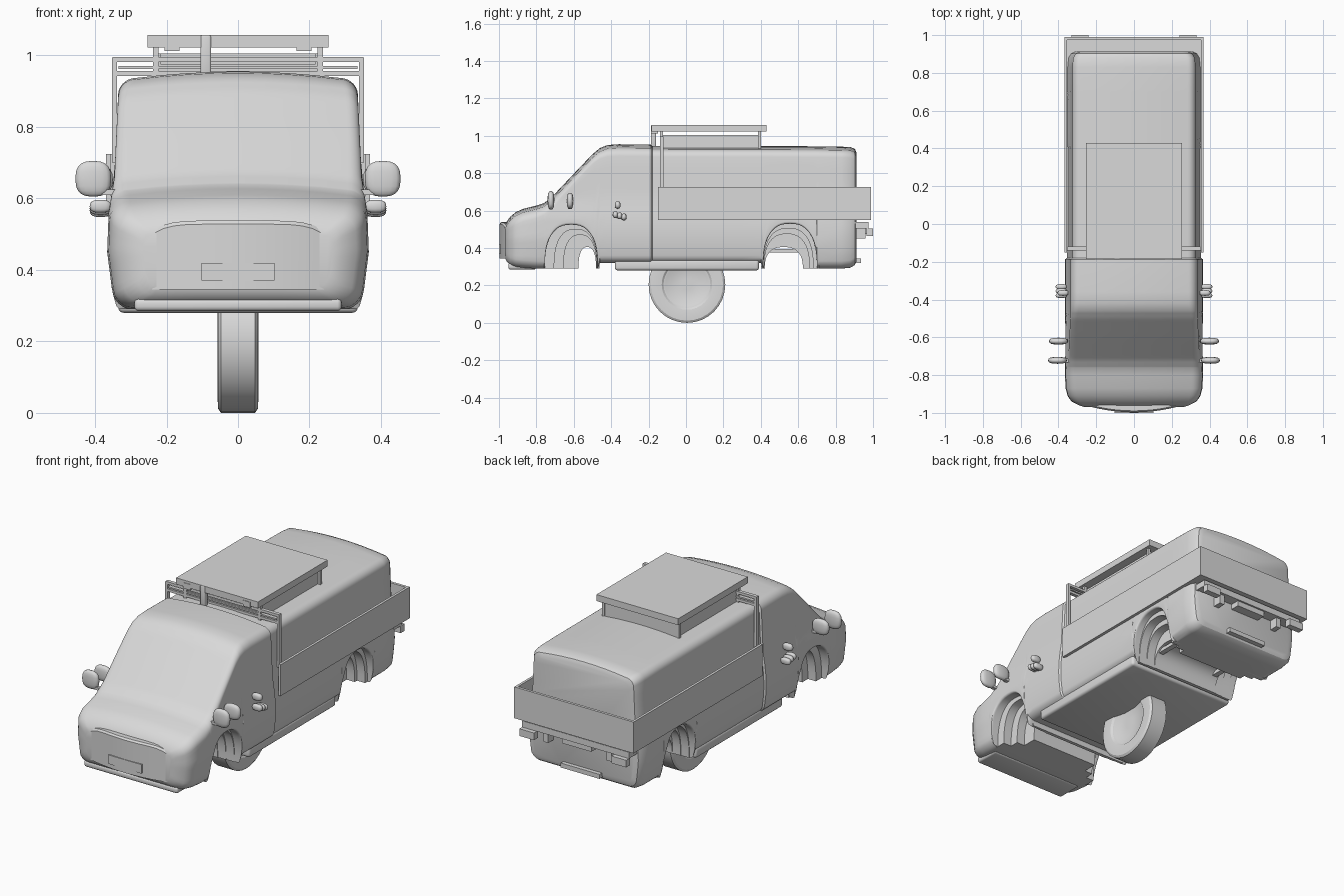
import bpy, bmesh, math
from mathutils import Vector

cube = bpy.data.objects.get("Cube")
if cube:
    bpy.data.objects.remove(cube, do_unlink=True)

grey = bpy.data.materials.new("plain grey")
grey.use_nodes = True
grey.diffuse_color = (0.7, 0.7, 0.7, 1)
grey.node_tree.nodes["Principled BSDF"].inputs["Base Color"].default_value = grey.diffuse_color


def finish(name, bm, smooth=None):
    bmesh.ops.recalc_face_normals(bm, faces=bm.faces)
    me = bpy.data.meshes.new(name)
    bm.to_mesh(me)
    bm.free()
    me.materials.append(grey)
    ob = bpy.data.objects.new(name, me)
    bpy.context.collection.objects.link(ob)
    if smooth:
        bpy.ops.object.select_all(action='DESELECT')
        ob.select_set(True)
        bpy.context.view_layer.objects.active = ob
        bpy.ops.object.shade_smooth_by_angle(angle=math.radians(smooth))
    return ob


def loft(name, loops, smooth):
    """Skin closed loops of points and cap both ends."""
    bm = bmesh.new()
    rings = [[bm.verts.new(p) for p in loop] for loop in loops]
    for a, b in zip(rings, rings[1:]):
        for i in range(len(a)):
            j = (i + 1) % len(a)
            bm.faces.new((a[i], a[j], b[j], b[i]))
    bm.faces.new(rings[0])
    bm.faces.new(rings[-1])
    return finish(name, bm, smooth)


def box(name, x, y, z, bevel=0):
    """Box from (low, high) ranges on each axis."""
    bm = bmesh.new()
    bmesh.ops.create_cube(bm, size=1)
    for v in bm.verts:
        v.co = Vector([(a + b) / 2 + c * (b - a) for (a, b), c in zip((x, y, z), v.co)])
    if bevel:
        bmesh.ops.bevel(bm, geom=bm.edges[:], offset=bevel, segments=3, profile=0.5, affect='EDGES')
    return finish(name, bm, 40 if bevel else None)


def pair(name, x, y, z, bevel=0):
    for side, s in (("left", 1), ("right", -1)):
        box(f"{side}_{name}", sorted((s * x[0], s * x[1])), y, z, bevel)


# Van body: width by height, and stations from nose to tail
SIDE = [(0.28, 0.335), (0.34, 0.352), (0.45, 0.366), (0.56, 0.362),
        (0.66, 0.346), (0.9, 0.335), (0.96, 0.33)]


def half_width(z):
    for (z0, w0), (z1, w1) in zip(SIDE, SIDE[1:]):
        if z <= z1:
            return w0 + (w1 - w0) * max(0, (z - z0) / (z1 - z0))
    return SIDE[-1][1]


def section(zb, zt, inset, rt, rb):
    crown = 0.018
    w = half_width(zb + rb) - inset
    pts = [(0, zb), (0.5 * (w - rb), zb)]
    for i in range(6):
        a = math.pi / 2 * i / 5
        z = zb + rb * (1 - math.cos(a))
        pts.append((half_width(z) - inset - rb * (1 - math.sin(a)), z))
    side_top = zt - crown - rt
    for i in range(1, 9):
        z = zb + rb + (side_top - zb - rb) * i / 9
        pts.append((half_width(z) - inset, z))
    for i in range(8):
        a = math.pi / 2 * i / 7
        z = side_top + rt * math.sin(a)
        pts.append((half_width(z) - inset - rt * (1 - math.cos(a)), z))
    wt = pts[-1][0]
    for f in (0.75, 0.5, 0.25, 0):
        pts.append((wt * f, zt - crown * f * f))
    return pts + [(-x, z) for x, z in pts[-2:0:-1]]


# station: y, underside, top, side inset, top corner radius
STATIONS = [(-0.968, 0.35, 0.52, 0.10, 0.03), (-0.96, 0.33, 0.54, 0.075, 0.03),
            (-0.94, 0.31, 0.567, 0.035, 0.04), (-0.91, 0.3, 0.592, 0.014, 0.05),
            (-0.87, 0.295, 0.61, 0.004, 0.05), (-0.8, 0.29, 0.627, 0, 0.05),
            (-0.76, 0.29, 0.64, 0, 0.045), (-0.72, 0.29, 0.67, 0, 0.04),
            (-0.6, 0.29, 0.797, 0, 0.035), (-0.5, 0.3, 0.902, 0, 0.035),
            (-0.46, 0.32, 0.935, 0, 0.04), (-0.42, 0.32, 0.951, 0, 0.045),
            (-0.36, 0.32, 0.955, 0, 0.045), (-0.187, 0.32, 0.953, 0, 0.045),
            (-0.18, 0.32, 0.946, 0.009, 0.04), (0.3, 0.32, 0.945, 0.009, 0.04),
            (0.4, 0.32, 0.945, 0.009, 0.04), (0.71, 0.29, 0.944, 0.009, 0.04),
            (0.83, 0.29, 0.942, 0.009, 0.04), (0.88, 0.295, 0.94, 0.014, 0.04),
            (0.903, 0.31, 0.93, 0.028, 0.04), (0.912, 0.33, 0.91, 0.05, 0.04)]
SPRING = 0.29


def arch(y0, y1, top, steps=24):
    """Rounded wheel opening as (y, z) points from front to back."""
    pts = []
    for i in range(steps + 1):
        t = math.pi * i / steps
        u, v = math.cos(t), max(0, math.sin(t))
        pts.append(((y0 + y1) / 2 - (y1 - y0) / 2 * math.copysign(abs(u) ** 0.8, u),
                    SPRING + (top - SPRING) * v ** 0.8))
    return pts


# each wheel opening steps inward to a low tunnel: half-width of step, then arch
WELLS = {"front": [(0.4, -0.755, -0.472, 0.525), (0.31, -0.705, -0.475, 0.5),
                   (0.26, -0.655, -0.478, 0.47), (0.21, -0.575, -0.481, 0.405)],
         "rear": [(0.4, 0.412, 0.70, 0.53), (0.31, 0.415, 0.68, 0.505),
                  (0.26, 0.418, 0.66, 0.475), (0.21, 0.421, 0.625, 0.405)]}


def station_at(y):
    for a, b in zip(STATIONS, STATIONS[1:]):
        if y <= b[0]:
            f = (y - a[0]) / (b[0] - a[0])
            return [p + (q - p) * f for p, q in zip(a, b)][1:]


loops = []
for y, *s in STATIONS:
    if not any(w[0][1] < y < w[0][2] for w in WELLS.values()):
        loops.append((y, s + [0.04]))
for steps in WELLS.values():
    for y, z in arch(*steps[0][1:]):
        loops.append((y, [z] + station_at(y)[1:] + [0.012]))
loops.sort(key=lambda l: l[0])
loft("van_body", [[(x, y, z) for x, z in section(*s)] for y, s in loops], 32)

# Stepped liners inside the wheel openings
for name, steps in WELLS.items():
    _, y0, y1, top = steps[0]
    outer = arch(y0 - 0.01, y1 + 0.01, top + 0.01)
    for k, (w, *opening) in enumerate(steps[1:]):
        strip = list(zip(outer, arch(*opening)))
        loft(f"{name}_liner_{k + 1}",
             [[(-w, *o), (w, *o), (w, *i), (-w, *i)] for o, i in strip], 35)

# Lower chassis and rails
box("chassis_sill", (-0.335, 0.335), (-0.38, 0.39), (0.28, 0.34), 0.015)
pair("axle_rail", (0.17, 0.2), (0.38, 0.66), (0.375, 0.395))

# Curved nose panel with number plate
panel = []
for i in range(17):
    u = -1 + i / 8
    y, top = -0.997 + 0.032 * u * u, 0.538 - 0.028 * u ** 6
    panel.append([(0.24 * u, y + d, z) for d, z in
                  ((0, 0.345), (0, top - 0.01), (0.008, top), (0.05, top), (0.05, 0.345))])
loft("nose_panel", panel, 35)
box("front_plate", (-0.102, 0.102), (-1.0, -0.98), (0.37, 0.42))
box("front_bumper_lip", (-0.29, 0.29), (-0.95, -0.8), (0.285, 0.32), 0.012)

# Central wheel with recessed hub
half = [(0.032, 0.03), (0.032, 0.085), (0.044, 0.115), (0.046, 0.125),
        (0.054, 0.135), (0.057, 0.165), (0.056, 0.193), (0.048, 0.205)]
wheel = [(-x, r) for x, r in half] + half[::-1]
turn = [2 * math.pi * i / 32 for i in range(32)]
loft("wheel", [[(x, 0.005 + r * math.cos(t), 0.205 + r * math.sin(t)) for t in turn]
               for x, r in wheel], 25)

# Drop-side bed
pair("bed_side", (0.355, 0.369), (-0.15, 0.99), (0.55, 0.725))
box("bed_tailgate", (-0.369, 0.369), (0.975, 0.99), (0.55, 0.725))
box("bed_floor", (-0.36, 0.36), (-0.14, 0.98), (0.55, 0.565))

# Frame behind the cab
pair("frame_post", (0.338, 0.352), (-0.14, -0.12), (0.7, 0.995))
for z in (0.942, 0.982):
    box("frame_bar", (-0.35, 0.35), (-0.14, -0.12), (z, z + 0.014))
box("frame_mid_bar", (-0.335, 0.335), (-0.14, -0.12), (0.962, 0.97))

# Roof tray on its stand
box("tray_top", (-0.253, 0.253), (-0.185, 0.43), (1.022, 1.058))
pair("stand_side", (0.215, 0.225), (-0.13, 0.4), (0.935, 1.005))
box("stand_back", (-0.22, 0.22), (0.39, 0.4), (0.935, 1.005))
box("stand_front", (-0.22, 0.22), (-0.13, -0.12), (0.945, 0.975))
for y in (-0.14, 0.385):
    pair("stand_post", (0.222, 0.238), (y, y + 0.016), (0.93, 1.025))
pair("work_lamp", (0.163, 0.206), (-0.188, -0.15), (1.013, 1.045))
box("exhaust_stack", (-0.105, -0.075), (-0.188, -0.16), (0.94, 1.058), 0.006)


# Mirrors and small door fittings as squashed rounded pods
def pod(name, centre, size):
    for side, s in (("left", 1), ("right", -1)):
        bm = bmesh.new()
        bmesh.ops.create_uvsphere(bm, u_segments=16, v_segments=10, radius=1)
        for v in bm.verts:
            q = [math.copysign(abs(c) ** 0.75, c) for c in v.co]
            v.co = [s * (centre[0] + q[0] * size[0]), centre[1] + q[1] * size[1], centre[2] + q[2] * size[2]]
        finish(f"{side}_{name}", bm, 45)


pod("front_mirror", (0.405, -0.722, 0.655), (0.05, 0.018, 0.05))
pod("rear_mirror", (0.4, -0.62, 0.652), (0.05, 0.018, 0.043))
for y in (-0.722, -0.62):
    pair("mirror_arm", (0.33, 0.38), (y - 0.01, y + 0.01), (0.61, 0.625))
pod("door_knob", (0.375, -0.365, 0.63), (0.03, 0.015, 0.02))
for i, y in enumerate((-0.378, -0.355, -0.332)):
    pod("door_handle", (0.385, y, 0.578 - 0.006 * i), (0.03, 0.014, 0.018))

# Rear beam, lamps and plate
box("rear_beam", (-0.33, 0.33), (0.88, 0.975), (0.505, 0.54))
pair("rear_lamp", (0.24, 0.33), (0.965, 1.0), (0.465, 0.505))
pair("beam_bracket", (0.18, 0.21), (0.88, 0.96), (0.45, 0.51))
box("rear_plate", (-0.09, 0.09), (0.9, 0.965), (0.475, 0.507))
box("tow_step", (-0.12, 0.12), (0.89, 0.935), (0.32, 0.345))
